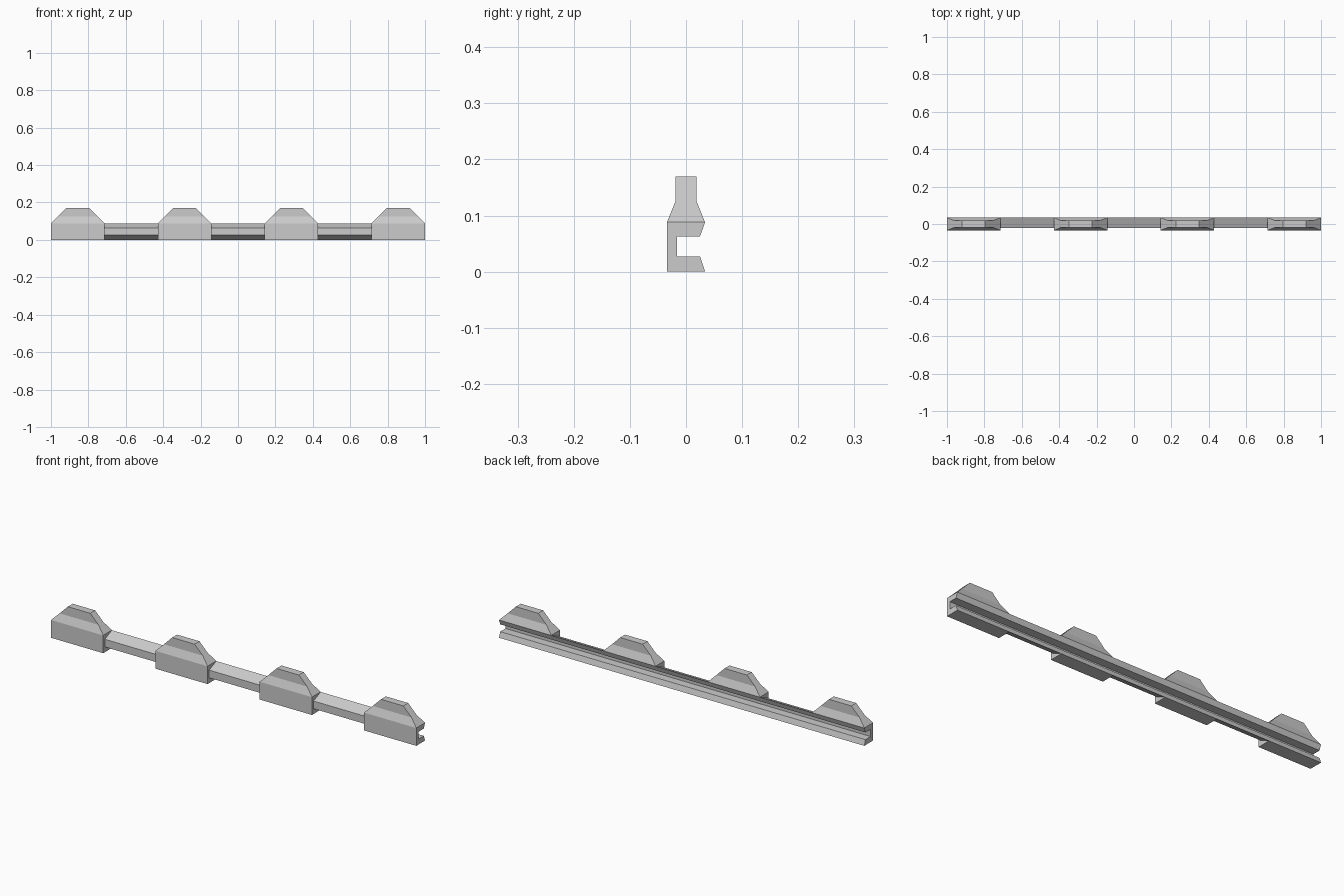
import bpy
import bmesh

cube = bpy.data.objects.get("Cube")
if cube:
    bpy.data.objects.remove(cube, do_unlink=True)

metal = bpy.data.materials.new("light_grey_metal")
metal.use_nodes = True
GREY = (0.6, 0.6, 0.6, 1.0)
metal.diffuse_color = GREY
metal.node_tree.nodes["Principled BSDF"].inputs["Base Color"].default_value = GREY

PITCH = 2 / 7          # length of one lug or one bridge
SHOULDER = 0.088       # height where the lugs start to taper
TOP = 0.17
FLAT = 0.061           # half length of a lug's flat top

# Clamping channel shared by every section, from upper lip to lower lip (y, z)
channel = [(0.034, SHOULDER), (0.025, 0.063), (-0.016, 0.063),
           (-0.016, 0.027), (0.025, 0.027), (0.034, 0)]

# Tall lug: straight front, tapered shoulders, narrow crown
lug_profile = channel + [(-0.034, 0), (-0.034, SHOULDER), (-0.019, 0.125),
                         (-0.019, TOP), (0.019, TOP), (0.019, 0.125)]

# Thin bridge: front wall chamfered back to the edges of both lips
bridge_profile = channel + [(-0.021, 0.026), (-0.021, 0.064)]


def extrude_section(name, profile, centre, taper=False):
    """Extrude a side profile along x; optionally slice sloping ends."""
    half = PITCH / 2
    bm = bmesh.new()
    face = bm.faces.new([bm.verts.new((-half, y, z)) for y, z in profile])
    moved = bmesh.ops.extrude_face_region(bm, geom=[face])["geom"]
    verts = [v for v in moved if isinstance(v, bmesh.types.BMVert)]
    bmesh.ops.translate(bm, verts=verts, vec=(PITCH, 0, 0))
    if not any(f.normal.x < 0 and len(f.verts) == len(profile) for f in bm.faces):
        bm.faces.ensure_lookup_table()
    if taper:
        for side in (-1, 1):
            cut = bmesh.ops.bisect_plane(
                bm, geom=bm.verts[:] + bm.edges[:] + bm.faces[:],
                plane_co=(side * half, 0, SHOULDER + 0.0002),
                plane_no=(side * (TOP - SHOULDER), 0, half - FLAT),
                clear_outer=True)["geom_cut"]
            rim = [e for e in cut if isinstance(e, bmesh.types.BMEdge)]
            bmesh.ops.holes_fill(bm, edges=rim, sides=0)
    bmesh.ops.recalc_face_normals(bm, faces=bm.faces[:])
    mesh = bpy.data.meshes.new(name)
    bm.to_mesh(mesh)
    bm.free()
    mesh.materials.append(metal)
    part = bpy.data.objects.new(name, mesh)
    part.location.x = centre
    bpy.context.collection.objects.link(part)
    return part


# Alternate lugs and bridges along the rail
for i in range(7):
    centre = (i - 3) * PITCH
    if i % 2 == 0:
        extrude_section(f"rail_lug_{i // 2 + 1}", lug_profile, centre, taper=True)
    else:
        extrude_section(f"rail_bridge_{i // 2 + 1}", bridge_profile, centre)
